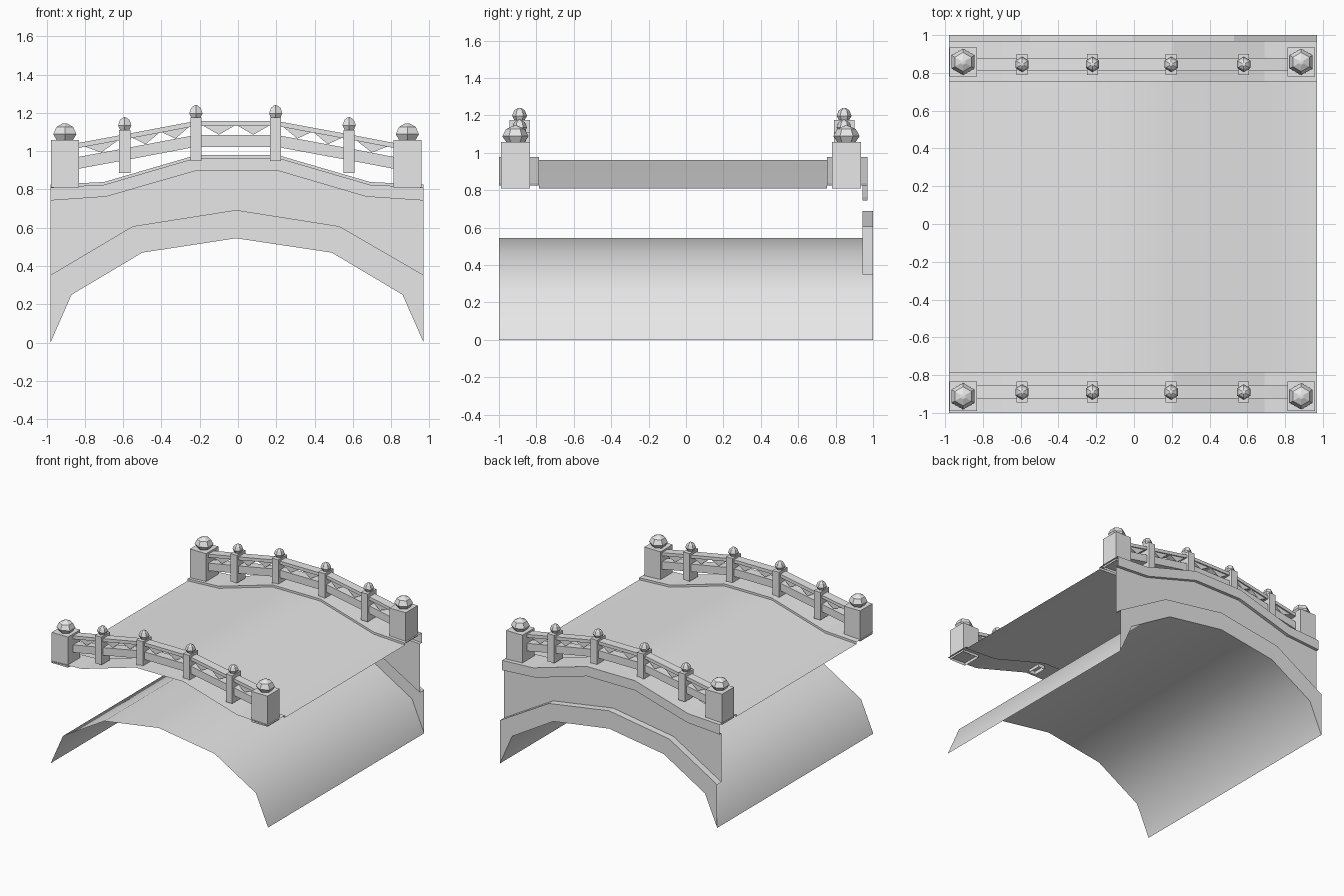
import bpy, bmesh
from math import pi, cos, sin

if "Cube" in bpy.data.objects:
    bpy.data.objects.remove(bpy.data.objects["Cube"], do_unlink=True)

STONE = bpy.data.materials.new("grey_stone")
STONE.use_nodes = True
STONE.diffuse_color = (0.8, 0.8, 0.8, 1)
STONE.node_tree.nodes["Principled BSDF"].inputs["Base Color"].default_value = (0.8, 0.8, 0.8, 1)


def finish(name, bm, smooth=False, normals=True):
    if normals:
        bmesh.ops.recalc_face_normals(bm, faces=bm.faces)
    for f in bm.faces:
        f.smooth = smooth
    mesh = bpy.data.meshes.new(name)
    bm.to_mesh(mesh)
    bm.free()
    mesh.materials.append(STONE)
    obj = bpy.data.objects.new(name, mesh)
    bpy.context.collection.objects.link(obj)
    return obj


def strip(bm, profile, y0, y1):
    """Sheet following an x-z profile, spanning y0 to y1."""
    a = [bm.verts.new((x, y0, z)) for x, z in profile]
    b = [bm.verts.new((x, y1, z)) for x, z in profile]
    for i in range(len(profile) - 1):
        bm.faces.new((a[i], a[i + 1], b[i + 1], b[i]))


def panel(bm, lower, upper, y):
    """Upright sheet between two x-z profiles."""
    outline = lower + upper[::-1]
    bm.faces.new([bm.verts.new((x, y, z)) for x, z in outline][::-1])


def prism(name, outline, y0, y1):
    bm = bmesh.new()
    face = bm.faces.new([bm.verts.new((x, y0, z)) for x, z in outline])
    ext = bmesh.ops.extrude_face_region(bm, geom=[face])
    moved = [v for v in ext["geom"] if isinstance(v, bmesh.types.BMVert)]
    bmesh.ops.translate(bm, verts=moved, vec=(0, y1 - y0, 0))
    if face.is_valid is False or not any(f.normal.y for f in bm.faces):
        bm.normal_update()
    finish(name, bm)


def open_box(name, x, y, wx, wy, z0, z1):
    """Post with an open bottom."""
    bm = bmesh.new()
    ring = [(-1, -1), (1, -1), (1, 1), (-1, 1)]
    lo, hi = [[bm.verts.new((x + sx * wx / 2, y + sy * wy / 2, z)) for sx, sy in ring]
              for z in (z0, z1)]
    for i in range(4):
        j = (i + 1) % 4
        bm.faces.new((lo[i], lo[j], hi[j], hi[i]))
    bm.faces.new(hi)
    finish(name, bm, normals=False)


def finial(name, x, y, z, r, h):
    """Six-sided cap: flared base, widest rim, domed tip."""
    bm = bmesh.new()
    rings = []
    for fr, fz in ((0.7, 0), (1, 0.35), (0.72, 0.78), (0.22, 0.98)):
        rings.append([bm.verts.new((x + r * fr * sin(k * pi / 3), y + r * fr * cos(k * pi / 3),
                                    z + h * fz)) for k in range(6)])
    for a, b in zip(rings, rings[1:]):
        for k in range(6):
            bm.faces.new((a[k], a[(k + 1) % 6], b[(k + 1) % 6], b[k]))
    tip = bm.verts.new((x, y, z + h))
    for k in range(6):
        bm.faces.new((rings[-1][k], rings[-1][(k + 1) % 6], tip))
    bm.faces.new(rings[0])
    finish(name, bm)


def height(profile, x):
    for (xa, za), (xb, zb) in zip(profile, profile[1:]):
        if xa <= x <= xb:
            return za + (zb - za) * (x - xa) / (xb - xa)
    return profile[-1][1]


# Bridge profiles
VAULT = [(-0.98, 0), (-0.87, 0.25), (-0.5, 0.47), (-0.01, 0.545), (0.49, 0.47), (0.86, 0.25), (0.97, 0)]
RING = [(-0.98, 0.35), (-0.55, 0.605), (-0.01, 0.69), (0.53, 0.605), (0.97, 0.35)]
LIP = [(-0.98, 0.745), (-0.69, 0.765), (-0.22, 0.9), (0.21, 0.9), (0.67, 0.765), (0.97, 0.745)]
DECK = [(-0.98, 0.808), (-0.7, 0.822), (-0.22, 0.962), (0.21, 0.962), (0.69, 0.822), (0.97, 0.808)]
CURB = [(x, z + 0.017) for x, z in DECK]

# Arched vault and road deck
bm = bmesh.new()
strip(bm, VAULT, -1, 1)
finish("arch_vault", bm, True, False)
bm = bmesh.new()
strip(bm, DECK, -0.785, 0.755)
finish("road_deck", bm, True, False)

# Rear wall with projecting arch ring
bm = bmesh.new()
panel(bm, VAULT, RING, 1)
strip(bm, RING, 0.945, 1)
panel(bm, RING, LIP, 0.945)
finish("rear_wall", bm, False, False)

# Curbs beside the deck
bm = bmesh.new()
strip(bm, CURB, 0.755, 0.97)
panel(bm, LIP, CURB, 0.97)
strip(bm, LIP[::-1], 0.945, 0.97)
panel(bm, CURB[::-1], DECK[::-1], 0.755)
finish("rear_curb", bm, False, False)
bm = bmesh.new()
strip(bm, CURB, -1, -0.785)
panel(bm, DECK, CURB, -0.785)
finish("front_curb", bm, False, False)

# Railings
RAIL = [(-0.84, 1.042), (-0.59, 1.088), (-0.22, 1.158), (0.2, 1.158), (0.58, 1.088), (0.82, 1.042)]
LOWER = [(x, z - 0.073) for x, z in RAIL]


def band(profile, thick):
    return profile + [(x, z - thick) for x, z in profile[::-1]]


for side, y_post, y_rail in (("front", -0.912, -0.89), ("rear", 0.858, 0.845)):
    # End posts
    for end, x in (("right", -0.905), ("left", 0.885)):
        open_box(f"{side}_{end}_end_post", x, y_post, 0.146, 0.155, 0.81, 1.058)
        finial(f"{side}_{end}_end_cap", x, y_post, 1.058, 0.07, 0.088)
    # Balusters
    for i, (x, z) in enumerate(((-0.592, 0.887), (-0.22, 0.95), (0.197, 0.95), (0.581, 0.887))):
        top = z + 0.225
        open_box(f"{side}_baluster_{i + 1}", x, y_rail, 0.058, 0.11, z, top)
        finial(f"{side}_baluster_cap_{i + 1}", x, y_rail, top, 0.04, 0.066)
    # Rails
    prism(f"{side}_top_rail", band(RAIL, 0.026), y_rail - 0.035, y_rail + 0.035)
    prism(f"{side}_lower_rail", band(LOWER, 0.062), y_rail - 0.035, y_rail + 0.035)
    # Triangular brackets hanging under the top rail
    for i, ((xa, _), (xb, _)) in enumerate(zip(RAIL, RAIL[1:])):
        count = 1 if i in (0, 4) else 2
        step = (xb - xa - 0.06) / count
        for k in range(count):
            x0 = xa + 0.03 + k * step
            pts = [(x0, 0.02), (x0 + step, 0.02), (x0 + step / 2, 0.072)]
            prism(f"{side}_bracket_{i + 1}_{k + 1}", [(x, height(RAIL, x) - d) for x, d in pts],
                  y_rail - 0.025, y_rail + 0.025)
